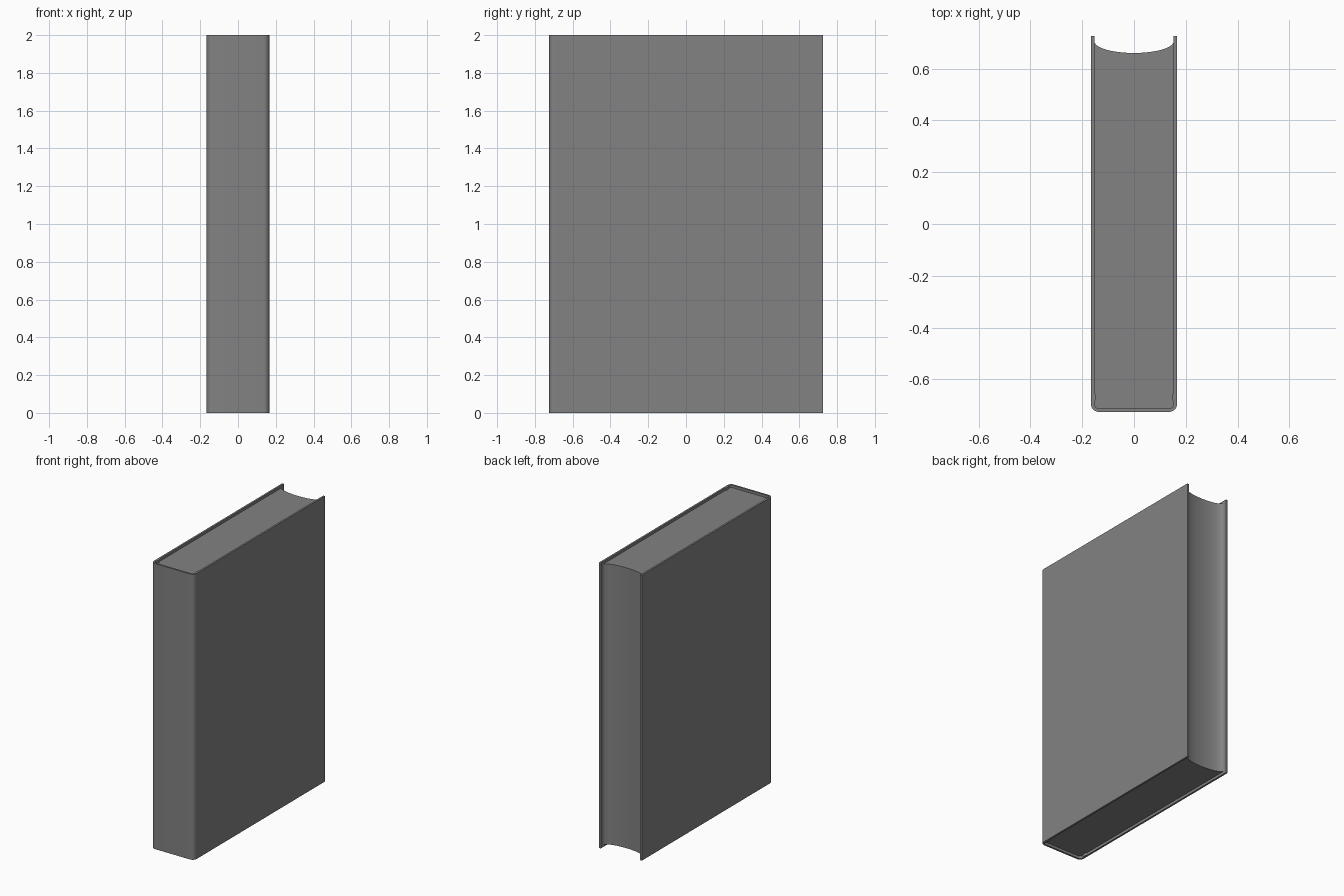
import bpy, bmesh, math
from mathutils import Vector

if "Cube" in bpy.data.objects:
    bpy.data.objects.remove(bpy.data.objects["Cube"])

W, D, H = 0.166, 0.725, 2.0      # half width, half depth, height
T = 0.013                        # cover board thickness
RECESS = 0.018                   # pages sit slightly below the cover edges
R = 0.03                         # spine corner radius

grey = bpy.data.materials.new("dark_grey")
grey.diffuse_color = (0.225, 0.225, 0.225, 1)
grey.use_nodes = True
grey.node_tree.nodes["Principled BSDF"].inputs["Base Color"].default_value = grey.diffuse_color


def half_outline(inset, radius, dip):
    # right board, hinge bead of depth dip, rounded spine corner
    w, d = W - inset, D - inset
    pts = [(w, D)]
    for i in range(13):
        t = i / 12
        pts.append((w - dip * (1 - math.cos(2 * math.pi * t)) / 2, -0.643 - 0.05 * t))
    for i in range(9):
        a = math.pi / 2 * i / 8
        pts.append((w - radius + radius * math.cos(a), -d + radius - radius * math.sin(a)))
    return [Vector(p) for p in pts]


def mirrored(half):
    return half + [Vector((-p.x, p.y)) for p in reversed(half)]


def finish(name, bm):
    bmesh.ops.recalc_face_normals(bm, faces=bm.faces)
    me = bpy.data.meshes.new(name)
    bm.to_mesh(me)
    bm.free()
    me.materials.append(grey)
    ob = bpy.data.objects.new(name, me)
    bpy.context.collection.objects.link(ob)
    bpy.ops.object.select_all(action='DESELECT')
    ob.select_set(True)
    bpy.context.view_layer.objects.active = ob
    bpy.ops.object.shade_smooth_by_angle(angle=math.radians(35))


def extrude_up(bm, height):
    res = bmesh.ops.extrude_face_region(bm, geom=bm.faces[:])
    verts = [g for g in res['geom'] if isinstance(g, bmesh.types.BMVert)]
    bmesh.ops.translate(bm, verts=verts, vec=(0, 0, height))


# Cover: one wrapped strip of boards and spine, hinge bead on the inside
outer_half = half_outline(0, R, 0)
inner_half = half_outline(T, R - T, 0.007)
bm = bmesh.new()
outer = [bm.verts.new((p.x, p.y, 0)) for p in mirrored(outer_half)]
inner = [bm.verts.new((p.x, p.y, 0)) for p in mirrored(inner_half)]
for i in range(len(outer) - 1):
    bm.faces.new((outer[i], outer[i + 1], inner[i + 1], inner[i]))
extrude_up(bm, H)
finish("cover", bm)

# Page block: fills the cover, with a hollow rounded fore edge
bm = bmesh.new()
pw = W - T
side = [Vector((pw, 0.705))] + inner_half[1:]
fore = []
for i in range(1, 24):
    a = math.pi * i / 24
    fore.append(Vector((-pw * math.cos(a), 0.705 - 0.045 * math.sin(a))))
bm.faces.new([bm.verts.new((p.x, p.y, RECESS)) for p in mirrored(side) + fore])
extrude_up(bm, H - 2 * RECESS)
finish("pages", bm)
